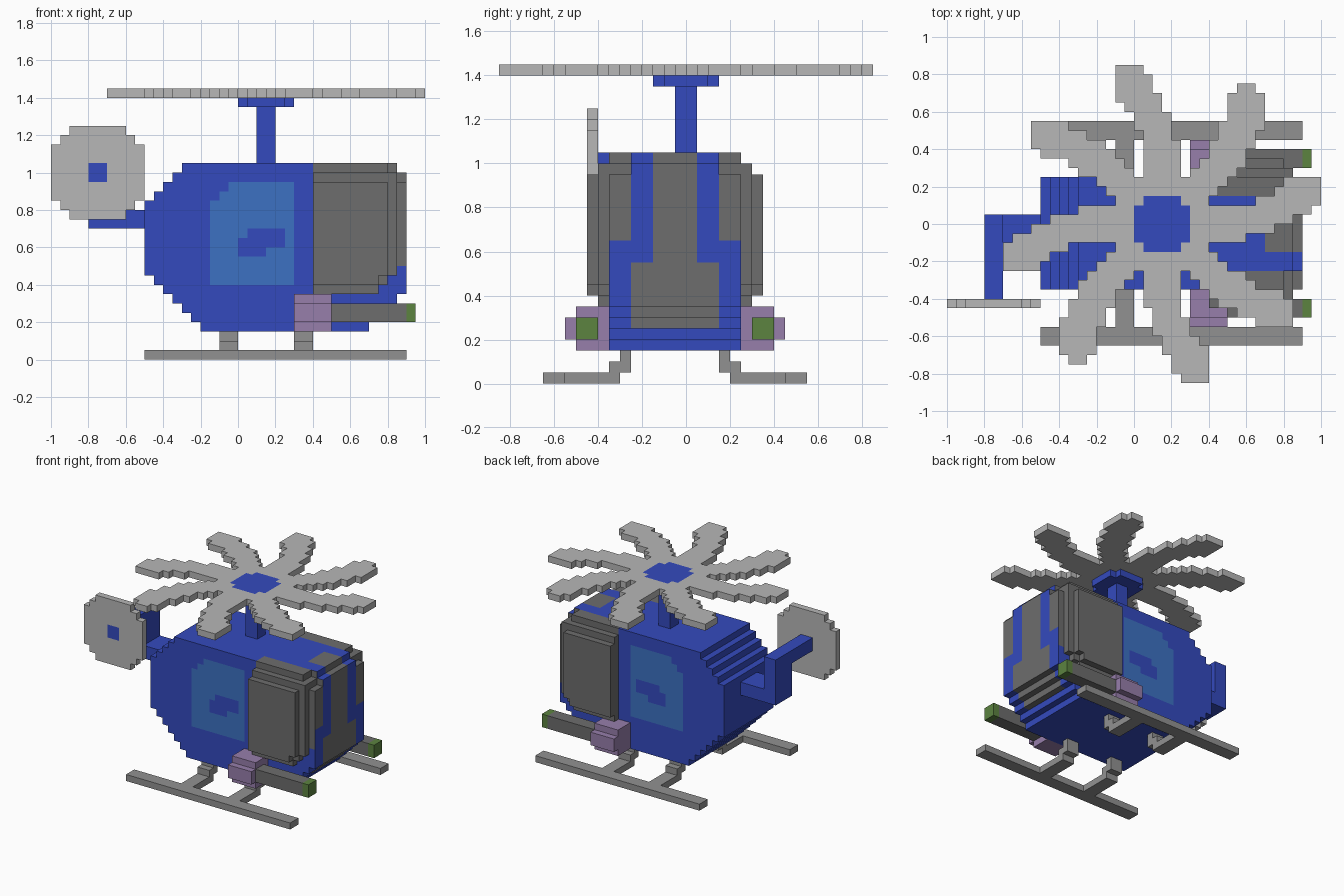
import bpy, bmesh, math
from mathutils import Vector

if "Cube" in bpy.data.objects:
    bpy.data.objects.remove(bpy.data.objects["Cube"], do_unlink=True)

U = 0.05  # size of one block


def lin(c):
    c /= 255
    return c / 12.92 if c <= 0.04045 else ((c + 0.055) / 1.055) ** 2.4


def make_mat(name, rgb):
    m = bpy.data.materials.new(name)
    m.use_nodes = True
    col = tuple(lin(c) for c in rgb) + (1.0,)
    m.diffuse_color = col
    bsdf = m.node_tree.nodes["Principled BSDF"]
    bsdf.inputs["Base Color"].default_value = col
    bsdf.inputs["Roughness"].default_value = 0.8
    return m


BLUE = make_mat("body blue", (52, 74, 190))
PANEL = make_mat("door light blue", (60, 113, 194))
DARK = make_mat("dark grey", (109, 109, 109))
SKID = make_mat("skid grey", (145, 145, 145))
LIGHT = make_mat("rotor light grey", (183, 183, 183))
PURPLE = make_mat("mount purple", (151, 126, 171))
GREEN = make_mat("tip green", (92, 131, 64))

DIRS = [Vector(d) for d in ((1, 0, 0), (-1, 0, 0), (0, 1, 0), (0, -1, 0), (0, 0, 1), (0, 0, -1))]


def box(x0, x1, y0, y1, z0, z1):
    return {(x, y, z) for x in range(x0, x1) for y in range(y0, y1) for z in range(z0, z1)}


def mirror(cells):
    """Reflect blocks across the body's centre plane."""
    return {(x, -3 - y, z) for x, y, z in cells}


def build(name, cells, mats, rule=None):
    """Skin a set of blocks; rule(face centre, normal) picks the material."""
    bm = bmesh.new()
    verts = {}

    def vert(p):
        key = tuple(round(c) for c in p)
        if key not in verts:
            verts[key] = bm.verts.new(Vector(key) * U)
        return verts[key]

    for cell in cells:
        mid = Vector(cell) + Vector((0.5, 0.5, 0.5))
        for n in DIRS:
            if tuple(int(a + b) for a, b in zip(cell, n)) in cells:
                continue
            a = Vector((n.y, n.z, n.x)) * 0.5
            b = n.cross(a)
            c = mid + n * 0.5
            f = bm.faces.new([vert(c + s * a + t * b) for s, t in ((-1, -1), (1, -1), (1, 1), (-1, 1))])
            f.material_index = mats.index(rule(c, n)) if rule else 0
    bm.normal_update()
    bmesh.ops.dissolve_limit(bm, angle_limit=0.01, verts=bm.verts[:], edges=bm.edges[:],
                             delimit={'MATERIAL'})
    me = bpy.data.meshes.new(name)
    bm.to_mesh(me)
    bm.free()
    for m in mats:
        me.materials.append(m)
    ob = bpy.data.objects.new(name, me)
    bpy.context.collection.objects.link(ob)
    return ob


# Fuselage: stepped at the tail, chin and brow
body = set()
for z in range(3, 21):
    back = max(-10, -z - 1, z - 26)
    nose = min(18, z + 11, 37 - z)
    for y in range(-7, 5):
        trim = 1 if z >= 19 and abs(y + 1.5) > 4 else 0
        if z == 19:
            nose = 18
        body |= box(back, nose - trim, y, y + 1, z, z + 1)


def body_colour(c, n):
    x, z, d = c.x, c.z, abs(c.y + 1)
    if abs(n.y) > 0.5:
        if x > 8:
            return DARK if z > 10 else BLUE
        handle = (1 < x < 5 and 13 < z < 14) or (0 < x < 5 and 12 < z < 13) or (0 < x < 3 and 11 < z < 12)
        inside = -3 < x < 6 and 8 < z < 19 and z - x < 19.5
        return PANEL if inside and not handle else BLUE
    if x < 8 or z < 5 or (n.z < -0.5 and x < 14):
        return BLUE
    if d < 2:
        return DARK if x > 14 else BLUE
    if z < 11:
        return DARK if d < 4 else BLUE
    if z < 13 or d < 4:
        return BLUE
    return DARK


build("fuselage", body, [BLUE, PANEL, DARK], body_colour)

# Side windows: two stepped layers standing out from the fuselage
window = set()
for z in range(7, 20):
    window |= box(8, min(17, z + 8), -8, -7, z, z + 1)
    if 8 <= z < 19:
        window |= box(8, min(16, z + 7), -9, -8, z, z + 1)
build("right_side_window", window, [DARK])
build("left_side_window", mirror(window), [DARK])

# Tail boom with upright post and sideways arm
tail = box(-16, -10, -3, 1, 14, 16) | box(-16, -14, -3, 1, 16, 21) | box(-16, -14, -8, -3, 19, 21)
build("tail_boom", tail, [BLUE])

# Tail rotor disc with painted hub
disc = set()
for z in range(15, 25):
    cut = max(0, 17 - z, z - 22)
    disc |= box(-20 + cut, -10 - cut, -9, -8, z, z + 1)
build("tail_rotor", disc, [LIGHT, BLUE],
      lambda c, n: BLUE if abs(n.y) > 0.5 and -16 < c.x < -14 and 19 < c.z < 21 else LIGHT)


# Mast and cap under the main rotor
def in_hub(x, y):
    return abs(x - 3) < 3 and abs(y) < 3 and abs(x - 3) + abs(y) < 4.9


build("rotor_mast", box(2, 4, -1, 1, 21, 27), [BLUE])
build("rotor_cap", {c for c in box(0, 6, -3, 3, 27, 28) if in_hub(c[0] + 0.5, c[1] + 0.5)}, [BLUE])

# Main rotor: eight swept blades around a hub
path = []
for i in range(8):
    root = 45 * i - 3
    tip = (13, 54, 103, 143)[i % 4] + 180 * (i // 4)
    for k in range(64):
        r = 15.7 * k / 63
        a = math.radians(root + (tip - root) * (r / 15.7) ** 2)
        path.append((3 + r * math.cos(a), r * math.sin(a), 1.7 + 0.25 * k / 63))
rotor = set()
for x, y, z in box(-14, 20, -17, 17, 28, 29):
    px, py = x + 0.5, y + 0.5
    if math.hypot(px - 3, py) < 5.7 or any(math.hypot(px - a, py - b) < w for a, b, w in path):
        rotor.add((x, y, z))
build("main_rotor", rotor, [LIGHT, BLUE],
      lambda c, n: BLUE if n.z > 0.5 and in_hub(c.x, c.y) else LIGHT)

# Landing skids with two bent struts each
skid = box(-10, 18, -13, -11, 0, 1)
for x in (-2, 6):
    skid |= box(x, x + 2, -11, -6, 0, 1) | box(x, x + 2, -7, -5, 1, 2) | box(x, x + 2, -6, -5, 2, 3)

# Side mounts carrying forward barrels with coloured tips
mount = box(6, 10, -10, -7, 3, 7) | box(6, 10, -11, -10, 4, 6)
barrel = box(10, 18, -10, -8, 4, 6)
tip = box(18, 19, -10, -8, 4, 6)

for label, cells, mat in (("skid", skid, SKID), ("mount", mount, PURPLE),
                          ("barrel", barrel, DARK), ("barrel_tip", tip, GREEN)):
    build("right_" + label, cells, [mat])
    build("left_" + label, mirror(cells), [mat])
